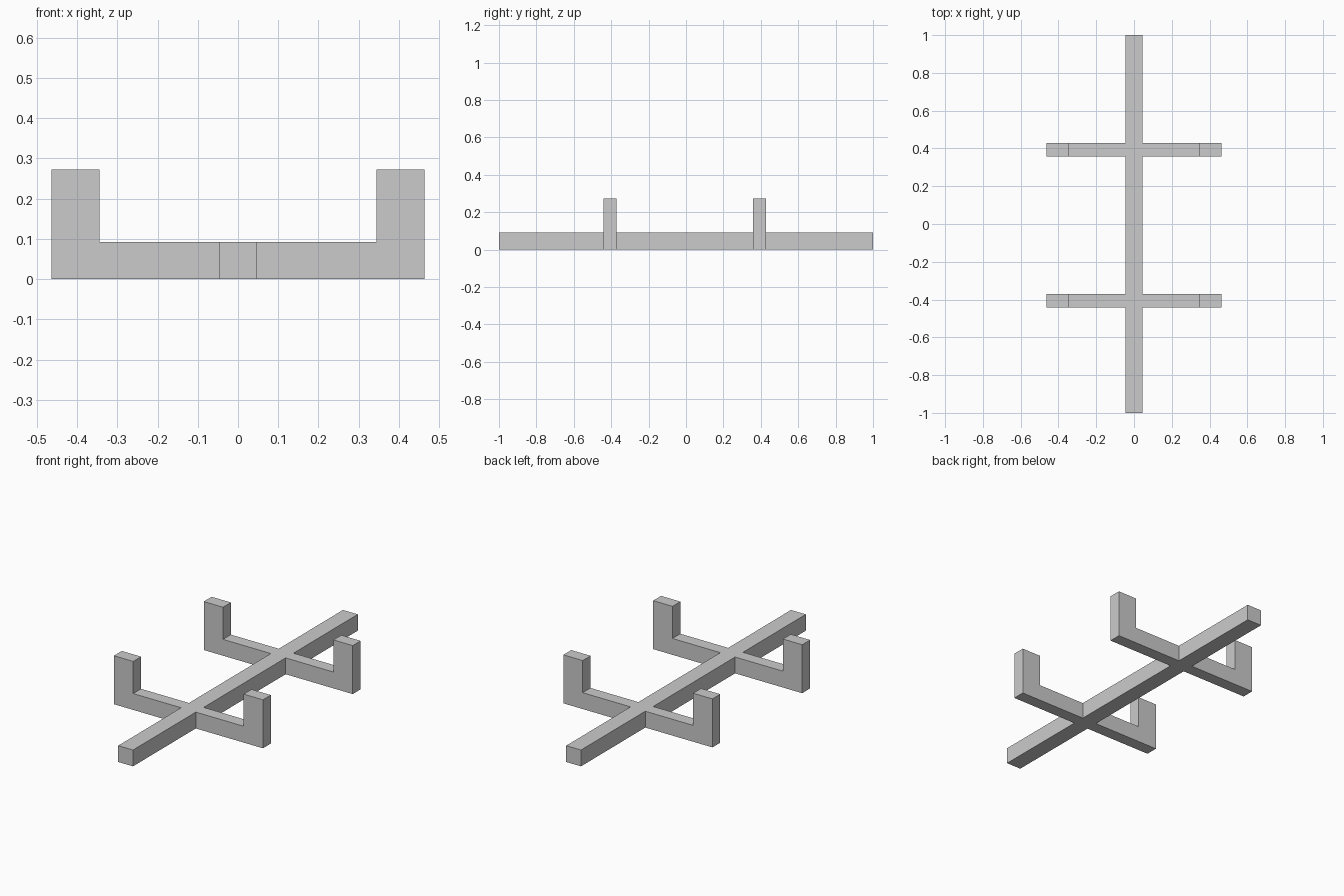
import bpy
import bmesh

if "Cube" in bpy.data.objects:
    bpy.data.objects.remove(bpy.data.objects["Cube"])


def extrude_profile(name, points, y0, y1):
    """Solid from an x/z outline, extruded along y."""
    bm = bmesh.new()
    face = bm.faces.new([bm.verts.new((x, y0, z)) for x, z in points])
    moved = bmesh.ops.extrude_face_region(bm, geom=[face])["geom"]
    verts = [g for g in moved if isinstance(g, bmesh.types.BMVert)]
    bmesh.ops.translate(bm, verts=verts, vec=(0, y1 - y0, 0))
    bmesh.ops.recalc_face_normals(bm, faces=bm.faces)
    mesh = bpy.data.meshes.new(name)
    bm.to_mesh(mesh)
    bm.free()
    obj = bpy.data.objects.new(name, mesh)
    bpy.context.collection.objects.link(obj)
    return obj


BEAM, HEIGHT = 0.046, 0.092        # beam half width, bar height
REACH, INNER, TOP = 0.464, 0.344, 0.273
ARM_WIDTH = 0.07

# Long central beam
frame = extrude_profile("rack_frame", [(-BEAM, 0), (BEAM, 0), (BEAM, HEIGHT), (-BEAM, HEIGHT)], -1, 1)

# U-shaped cross arms with upright ends, fused into the beam
half = [(REACH, 0), (REACH, TOP), (INNER, TOP), (INNER, HEIGHT)]
outline = half + [(-x, z) for x, z in reversed(half)]
for label, y in (("front", -0.406), ("back", 0.393)):
    arm = extrude_profile(label + "_cross_arm", outline, y - ARM_WIDTH / 2, y + ARM_WIDTH / 2)
    mod = frame.modifiers.new(label + "_join", "BOOLEAN")
    mod.operation = "UNION"
    mod.solver = "EXACT"
    mod.object = arm
    bpy.context.view_layer.objects.active = frame
    bpy.ops.object.modifier_apply(modifier=mod.name)
    bpy.data.objects.remove(arm, do_unlink=True)
